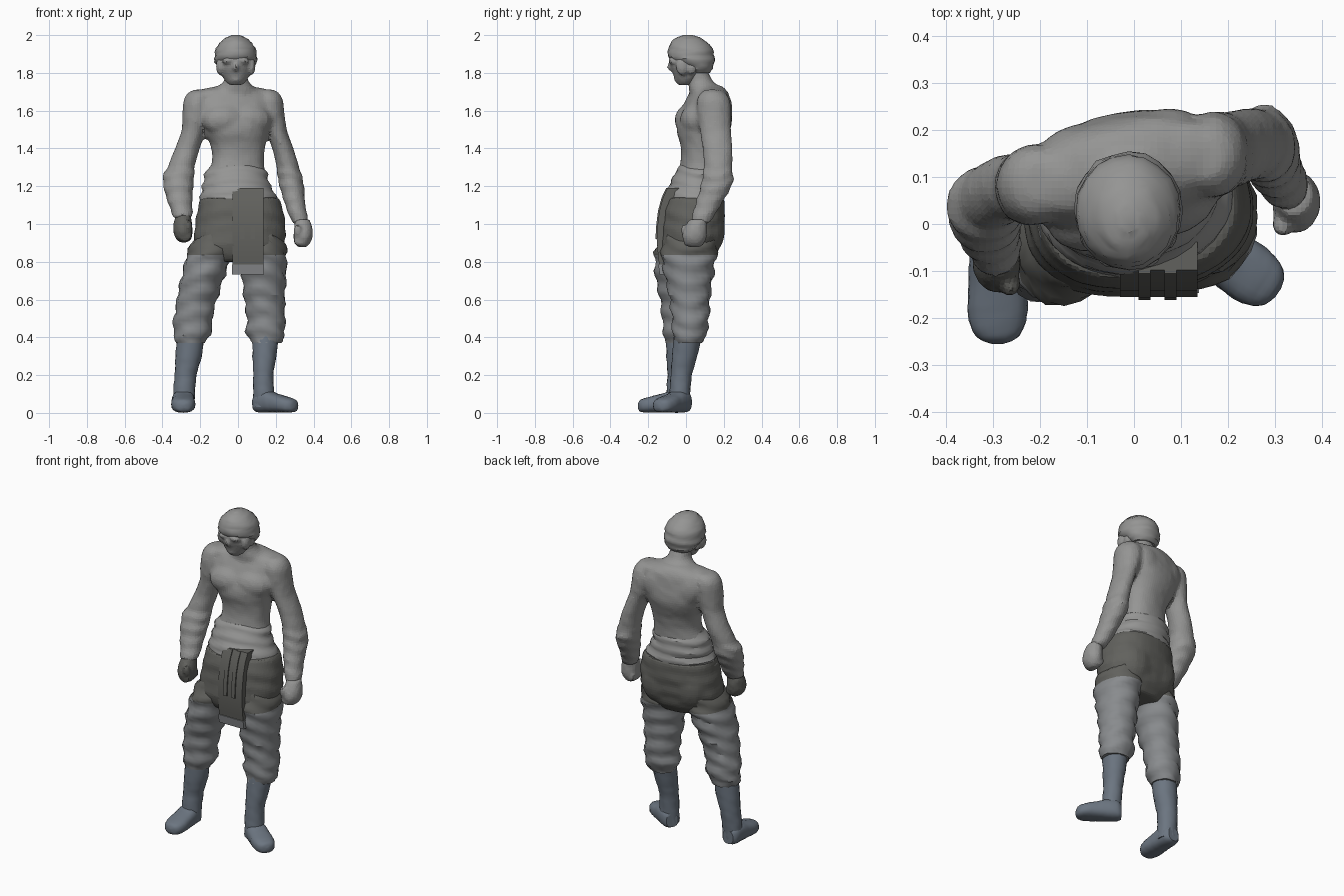
import bpy, bmesh, math, random
from mathutils import Vector, Matrix

random.seed(4)

def material(name, col):
    m = bpy.data.materials.new(name)
    m.diffuse_color = (*col, 1)
    return m

SKIN = material("body_grey", (0.30, 0.30, 0.295))
DARK = material("dark_cloth", (0.12, 0.12, 0.11))
PANTS = material("trouser_cloth", (0.25, 0.26, 0.27))
BOOT = material("boot_leather", (0.15, 0.18, 0.22))

def select(obs):
    bpy.ops.object.select_all(action='DESELECT')
    for o in obs:
        o.select_set(True)
    bpy.context.view_layer.objects.active = obs[0]

def finish(name, bm, mat):
    bmesh.ops.recalc_face_normals(bm, faces=bm.faces)
    me = bpy.data.meshes.new(name)
    bm.to_mesh(me)
    bm.free()
    ob = bpy.data.objects.new(name, me)
    bpy.context.collection.objects.link(ob)
    me.materials.append(mat)
    select([ob])
    bpy.ops.object.shade_smooth_by_angle(angle=math.radians(35))
    return ob

def fuse(name, obs, voxel=.014, smooth=4):
    """Join parts and blend them into one faceted skin."""
    for o in obs:
        o.modifiers.clear()
    select(obs)
    bpy.ops.object.join()
    ob = obs[0]
    ob.name = name
    r = ob.modifiers.new("blend", 'REMESH')
    r.mode, r.voxel_size = 'VOXEL', voxel
    s = ob.modifiers.new("soften", 'SMOOTH')
    s.iterations, s.factor = smooth, .5
    return ob

def loft(name, secs, mat=SKIN, yaw=0, ripple=0, wave=0.085, seg=20, power=2.0,
         steps=4, xf=None, rough=0.002):
    """Skin of smooth elliptical sections (x, y, z, rx, ry), with optional cloth ripple."""
    s = [Vector(c) for c in secs]
    rows = []
    for i in range(len(s) - 1):
        a, b, c, d = s[max(i - 1, 0)], s[i], s[i + 1], s[min(i + 2, len(s) - 1)]
        for k in range(steps):
            t = k / steps
            rows.append(0.5 * (2 * b + (c - a) * t + (2 * a - 5 * b + 4 * c - d) * t * t
                               + (3 * b - a - 3 * c + d) * t ** 3))
    rows.append(s[-1])
    bm, rings, cy, sy = bmesh.new(), [], math.cos(yaw), math.sin(yaw)
    for x, y, z, rx, ry in rows:
        ring = []
        for j in range(seg):
            a = 2 * math.pi * j / seg
            ca, sa = math.cos(a), math.sin(a)
            f = 1 + ripple * math.sin(2 * math.pi * z / wave + 1.6 * math.sin(a + x * 9) + 1.2 * math.cos(2 * a))
            u = f * rx * math.copysign(abs(ca) ** (2 / power), ca) + random.uniform(-rough, rough)
            v = f * ry * math.copysign(abs(sa) ** (2 / power), sa) + random.uniform(-rough, rough)
            ring.append(bm.verts.new((x + u * cy - v * sy, y + u * sy + v * cy, z)))
        rings.append(ring)
    for p, q in zip(rings, rings[1:]):
        for j in range(seg):
            bm.faces.new((p[j], p[(j + 1) % seg], q[(j + 1) % seg], q[j]))
    bm.faces.new(rings[0])
    bm.faces.new(rings[-1])
    if xf:
        bm.transform(xf)
    return finish(name, bm, mat)

def blob(name, loc, size, mat=SKIN, rot=(0, 0, 0)):
    bm = bmesh.new()
    bmesh.ops.create_uvsphere(bm, u_segments=14, v_segments=9, radius=1)
    r = Matrix.Rotation(rot[2], 4, 'Z') @ Matrix.Rotation(rot[1], 4, 'Y') @ Matrix.Rotation(rot[0], 4, 'X')
    bm.transform(Matrix.Translation(loc) @ r @ Matrix.Diagonal((*size, 1)))
    return finish(name, bm, mat)

def panel(name, x0, x1, path, thick, mat):
    """Hanging cloth strip following (y, z) points."""
    bm = bmesh.new()
    rows = [[bm.verts.new((x, y + dy, z)) for x, dy in ((x0, 0), (x1, 0), (x1, thick), (x0, thick))]
            for y, z in path]
    for p, q in zip(rows, rows[1:]):
        for j in range(4):
            bm.faces.new((p[j], p[(j + 1) % 4], q[(j + 1) % 4], q[j]))
    bm.faces.new(rows[0])
    bm.faces.new(rows[-1])
    return finish(name, bm, mat)

TWIST, HIP = math.radians(11), math.radians(7)

# Torso, neck and muscles
body = [loft("torso", [(-.02, .12, 1.735, .08, .06), (-.02, .12, 1.72, .12, .08), (-.02, .12, 1.685, .19, .10),
                       (-.02, .11, 1.62, .21, .12), (-.01, .10, 1.54, .185, .14), (-.01, .09, 1.48, .167, .135),
                       (0, .088, 1.42, .147, .115), (0, .08, 1.34, .137, .105), (-.01, .07, 1.26, .155, .11)],
             yaw=TWIST, power=2.3, seg=28),
        loft("neck", [(-.01, .05, 1.82, .062, .062), (-.01, .075, 1.76, .064, .066), (-.015, .10, 1.71, .11, .085),
                      (-.02, .11, 1.66, .13, .09)])]
for s in (-1, 1):
    body.append(blob("chest_muscle", (-.005 + s * .065, .03 + s * .014, 1.55), (.12, .075, .085), rot=(0, 0, TWIST)))
    body.append(blob("shoulder_blade", (-.03 + s * .085, .187 + s * .016, 1.6), (.08, .042, .095), rot=(0, s * .3, TWIST)))
    body.append(blob("shoulder_slope", (-.02 + s * .11, .118 + s * .025, 1.69), (.12, .075, .035), rot=(0, s * .12, TWIST)))

# Arms and fists
ARMS = {
    "right": dict(
        upper=[(-.19, .09, 1.712, .035, .035), (-.203, .088, 1.695, .062, .068), (-.213, .085, 1.65, .076, .085),
               (-.223, .08, 1.57, .072, .084), (-.238, .08, 1.49, .062, .074), (-.268, .078, 1.4, .066, .07),
               (-.298, .06, 1.31, .07, .072), (-.31, .045, 1.25, .06, .06)],
        fore=[(-.296, .062, 1.32, .06, .06), (-.312, .048, 1.27, .081, .08), (-.316, .03, 1.22, .082, .082),
              (-.31, -.005, 1.14, .07, .072), (-.30, -.035, 1.08, .06, .064), (-.292, -.065, 1.03, .05, .054)],
        hand=(-.292, -.082, .98), side=-1),
    "left": dict(
        upper=[(.15, .14, 1.712, .035, .035), (.158, .142, 1.695, .058, .065), (.165, .145, 1.65, .075, .089),
               (.176, .15, 1.57, .072, .09), (.203, .157, 1.49, .058, .083), (.237, .167, 1.4, .057, .08),
               (.262, .17, 1.31, .06, .076), (.275, .167, 1.25, .055, .065)],
        fore=[(.262, .169, 1.32, .052, .066), (.273, .169, 1.26, .065, .083), (.285, .16, 1.2, .065, .083),
              (.301, .12, 1.11, .055, .07), (.323, .085, 1.03, .048, .058), (.331, .07, 1.0, .04, .046)],
        hand=(.345, .045, .955), side=1)}
for side, a in ARMS.items():
    body.append(loft(side + "_upper_arm", a["upper"]))
    body.append(loft(side + "_bracer", a["fore"], ripple=.06, wave=.07))
    (x, y, z), s = a["hand"], a["side"]
    m = DARK if s < 0 else SKIN
    fist = [loft(side + "_fist", [(x - s * .005, y + .018, z + .07, .038, .045), (x, y + .008, z + .03, .048, .058),
                                  (x, y, z - .02, .051, .065), (x - s * .004, y, z - .058, .04, .05),
                                  (x - s * .004, y, z - .078, .018, .025)], m)]
    for i in range(4):
        fist.append(blob("finger", (x - s * .012, y - .042 + i * .027, z - .045 + .005 * abs(i - 1)), (.04, .016, .034), m))
    fist.append(blob("thumb", (x - s * .028, y - .045, z), (.024, .024, .045), m, rot=(.3, 0, 0)))
    fuse(side + "_fist", fist, .01, 3)
fuse("torso_and_arms", body)

# Head, face and hair
face = [loft("head", [(-.012, -.01, 1.735, .03, .03), (-.012, -.002, 1.755, .055, .05), (-.012, .005, 1.80, .08, .077),
                      (-.012, .01, 1.85, .092, .097), (-.012, .02, 1.91, .095, .10), (-.012, .02, 1.96, .07, .08)]),
        blob("nose", (-.012, -.077, 1.835), (.016, .024, .028), rot=(-.2, 0, 0)),
        blob("chin", (-.012, -.03, 1.768), (.04, .034, .026))]
for s in (-1, 1):
    face.append(blob("brow", (-.012 + s * .035, -.068, 1.865), (.038, .026, .018), rot=(0, s * .15, 0)))
    face.append(blob("ear", (-.012 + s * .086, .03, 1.825), (.016, .025, .032)))
    face.append(blob("side_lock", (-.012 + s * .083, -.02, 1.835), (.022, .035, .048)))
fuse("head", face, .01, 3)
loft("hair", [(-.012, .075, 1.80, .07, .05), (-.012, .065, 1.83, .10, .078), (-.012, .035, 1.865, .112, .117),
              (-.012, .025, 1.91, .11, .122), (-.012, .02, 1.95, .093, .105), (-.012, .012, 1.983, .058, .07),
              (-.012, .01, 2.0, .02, .025)], ripple=.02, wave=.06, rough=.003)

# Waist sash, hip cloth and hanging front cloth
loft("waist_sash", [(-.01, .07, 1.31, .135, .10), (-.01, .065, 1.275, .163, .12), (-.01, .055, 1.22, .175, .137),
                    (0, .045, 1.16, .197, .152), (.008, .038, 1.10, .218, .16)], yaw=HIP, ripple=.03, wave=.06, seg=28)
hips = [loft("hip_cloth", [(.008, .042, 1.14, .207, .157), (.012, .035, 1.08, .226, .168), (.012, .03, 1.0, .239, .17),
                           (.008, .018, .92, .243, .168), (.002, .01, .86, .228, .158), (0, .005, .80, .15, .12)],
             DARK, yaw=HIP, ripple=.015, seg=28, power=2.3)]
for s in (-1, 1):
    hips.append(blob("seat_muscle", (.005 + s * .09, .10 + s * .012, .97), (.12, .096, .14), DARK))
fuse("hip_cloth", hips)
path = [(-.098, 1.19), (-.122, 1.14), (-.141, 1.07), (-.15, 1.0), (-.155, .92), (-.147, .82), (-.135, .735)]
panel("front_cloth", -.03, .135, path, .06, DARK)
for x in (.01, .065):
    panel("front_cloth_strip", x, x + .025, [(y - .007, z) for y, z in path[:-2]], .03, DARK)
panel("front_cloth_hem", -.033, .138, [(-.147, .785), (-.139, .733)], .066, PANTS)

# Baggy trousers, boots and feet
LEGS = {
    "right": dict(
        leg=[(-.12, .01, .95, .09, .13), (-.145, -.012, .87, .117, .148), (-.162, -.02, .8, .118, .147),
             (-.193, -.03, .7, .113, .128), (-.217, -.032, .6, .106, .104), (-.235, -.03, .51, .102, .095),
             (-.24, -.03, .43, .10, .09), (-.25, -.035, .37, .076, .076)],
        boot=[(-.25, -.035, .41, .07, .07), (-.262, -.038, .3, .069, .066), (-.277, -.04, .2, .058, .058),
              (-.285, -.048, .11, .058, .055), (-.287, -.05, .03, .058, .05)],
        heel=(-.29, .002, 0), dir=(0, -1, 0)),
    "left": dict(
        leg=[(.13, .025, .95, .09, .13), (.137, .02, .87, .121, .147), (.135, .015, .8, .123, .142),
             (.138, .016, .7, .115, .123), (.14, .02, .6, .107, .106), (.147, .024, .51, .10, .10),
             (.147, .02, .43, .104, .09), (.148, .012, .37, .078, .078)],
        boot=[(.148, .012, .41, .072, .075), (.14, -.008, .3, .063, .067), (.134, -.025, .2, .054, .057),
              (.136, -.032, .11, .056, .054), (.138, -.035, .03, .058, .052)],
        heel=(.095, .0, 0), dir=(.82, -.57, 0))}
for side, g in LEGS.items():
    leg = loft(side + "_trouser", g["leg"], PANTS, ripple=.055, wave=.1, seg=24, rough=.004)
    leg.data.materials.append(DARK)
    for f in leg.data.polygons:
        f.material_index = int(f.center.z > .84)
    loft(side + "_boot", g["boot"], BOOT, ripple=.02, wave=.07)
    d, up = Vector(g["dir"]).normalized(), Vector((0, 0, 1))
    xf = Matrix.Translation(g["heel"]) @ Matrix((up.cross(d), up, d)).transposed().to_4x4()
    loft(side + "_foot", [(0, .05, 0, .035, .04), (0, .058, .025, .054, .056), (0, .06, .08, .06, .058),
                          (0, .052, .13, .062, .05), (0, .045, .185, .064, .043), (0, .04, .225, .055, .037),
                          (0, .037, .248, .036, .028), (0, .035, .257, .01, .01)], BOOT, power=2.6, xf=xf, rough=.001)
